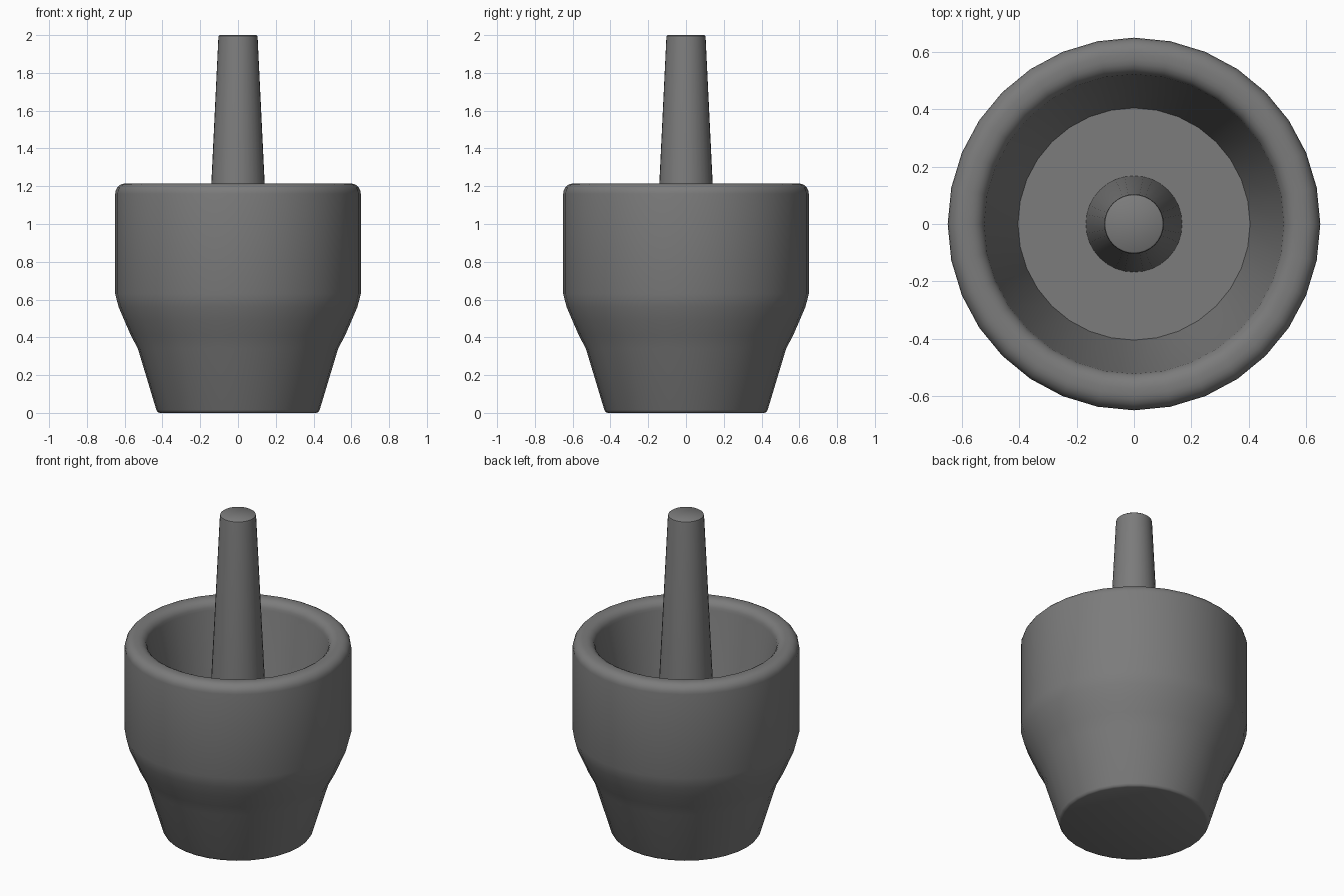
import bpy
import bmesh
import math
from mathutils import Vector

cube = bpy.data.objects.get("Cube")
if cube:
    bpy.data.objects.remove(cube, do_unlink=True)

stone = bpy.data.materials.new("dark_grey_stone")
stone.use_nodes = True
grey = (0.2, 0.2, 0.2, 1)
stone.diffuse_color = grey
stone.node_tree.nodes["Principled BSDF"].inputs["Base Color"].default_value = grey


def arc(radius, z, size, start, end, steps=5):
    """Points of a rounded corner in the (radius, height) plane."""
    angles = [math.radians(start + (end - start) * i / steps) for i in range(steps + 1)]
    return [(radius + size * math.cos(a), z + size * math.sin(a)) for a in angles]


def lathe(name, profile, sides):
    """Turn an outline around z; both ends are closed with flat discs."""
    bm = bmesh.new()
    rings = []
    for r, z in profile:
        ring = []
        for i in range(sides):
            a = math.tau * i / sides
            ring.append(bm.verts.new(Vector((r * math.cos(a), r * math.sin(a), z))))
        rings.append(ring)
    for low, high in zip(rings, rings[1:]):
        for i in range(sides):
            j = (i + 1) % sides
            bm.faces.new((low[i], low[j], high[j], high[i]))
    bm.faces.new(rings[0][::-1])
    bm.faces.new(rings[-1])
    bmesh.ops.recalc_face_normals(bm, faces=bm.faces)
    mesh = bpy.data.meshes.new(name)
    bm.to_mesh(mesh)
    bm.free()
    mesh.materials.append(stone)
    obj = bpy.data.objects.new(name, mesh)
    bpy.context.collection.objects.link(obj)
    bpy.ops.object.select_all(action="DESELECT")
    obj.select_set(True)
    bpy.context.view_layer.objects.active = obj
    bpy.ops.object.shade_smooth_by_angle(angle=math.radians(40))
    return obj


floor = 0.66

# Bowl: tapered foot, curved shoulder, rounded rim and tapered hollow
bowl = [(0.415, 0), (0.425, 0.004), (0.432, 0.015)]
bowl += [(0.53, 0.34), (0.567, 0.41), (0.602, 0.49), (0.632, 0.56), (0.65, 0.63)]
bowl += arc(0.595, 1.16, 0.055, 0, 90)
bowl += arc(0.575, 1.16, 0.055, 90, 180)
bowl += [(0.405, floor)]
lathe("mortar_bowl", bowl, 32)

# Pestle: tapered rod standing on the bowl floor
pestle = [(0.168, floor), (0.104, 1.985), (0.102, 1.996), (0.097, 2)]
lathe("pestle", pestle, 32)
